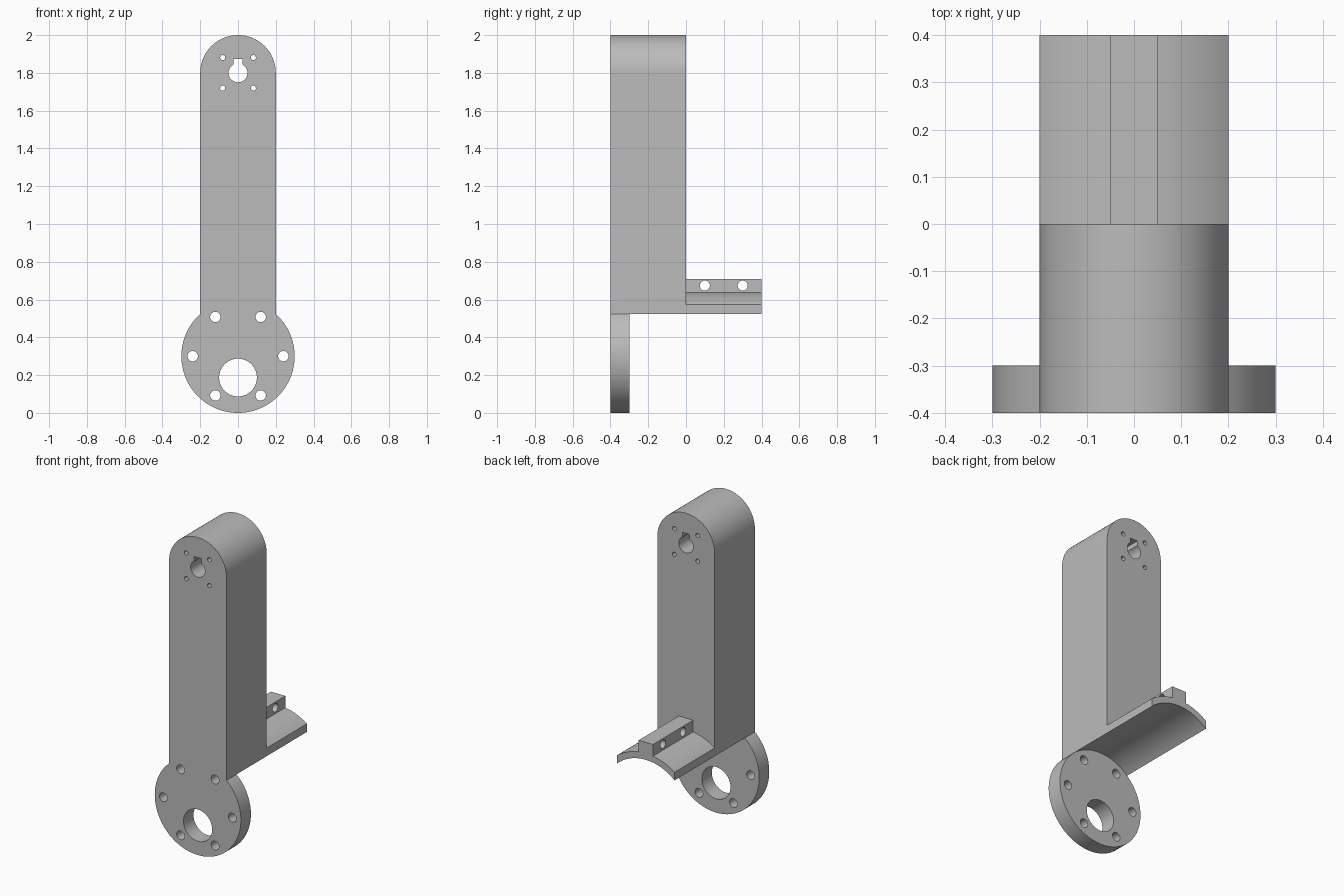
import bpy
import bmesh
from math import sin, cos, pi, asin

if "Cube" in bpy.data.objects:
    bpy.data.objects.remove(bpy.data.objects["Cube"], do_unlink=True)

# Single grey material
grey = bpy.data.materials.new("plain_grey")
grey.use_nodes = True
colour = (0.5, 0.5, 0.5, 1)
grey.diffuse_color = colour
grey.node_tree.nodes["Principled BSDF"].inputs["Base Color"].default_value = colour


def arc(cx, cz, r, a, b, n):
    """Points on an arc, angles measured from +x towards +z."""
    return [(cx + r * cos(a + (b - a) * i / n), cz + r * sin(a + (b - a) * i / n))
            for i in range(n + 1)]


def circle(cx, cz, r, n):
    return arc(cx, cz, r, 0, 2 * pi, n)[:-1]


def prism(name, outline, start, end, axis="y"):
    """Extrude an outline along y (outline in x, z) or along x (outline in y, z)."""
    bm = bmesh.new()
    ends = [[bm.verts.new((u, t, v) if axis == "y" else (t, u, v)) for u, v in outline]
            for t in (start, end)]
    for ring in ends:
        bm.faces.new(ring)
    n = len(outline)
    for i in range(n):
        j = (i + 1) % n
        bm.faces.new((ends[0][i], ends[0][j], ends[1][j], ends[1][i]))
    bmesh.ops.recalc_face_normals(bm, faces=bm.faces)
    mesh = bpy.data.meshes.new(name)
    bm.to_mesh(mesh)
    bm.free()
    mesh.materials.append(grey)
    obj = bpy.data.objects.new(name, mesh)
    bpy.context.collection.objects.link(obj)
    return obj


def combine(target, tool, operation):
    """Apply an exact boolean and discard the tool object."""
    tool.hide_render = True
    mod = target.modifiers.new(operation.lower(), "BOOLEAN")
    mod.operation = operation
    mod.solver = "EXACT"
    mod.object = tool
    bpy.context.view_layer.objects.active = target
    bpy.ops.object.modifier_apply(modifier=mod.name)
    bpy.data.objects.remove(tool, do_unlink=True)


FLANGE_Z, FLANGE_R = 0.3, 0.3
SHAFT_Z, HALF_W = 1.8, 0.2
FRONT, BACK = -0.4, 0.4

# Upright arm with a rounded top
arm = prism("lever_arm",
            arc(0, SHAFT_Z, HALF_W, 0, pi, 48) + [(-HALF_W, 0.4), (HALF_W, 0.4)],
            FRONT, 0)

# Curved saddle with a raised clamping tab, running backwards
saddle_r, tab_w, tab_top = 0.34, 0.05, 0.71
edge, tab = pi / 2 - asin(HALF_W / saddle_r), pi / 2 - asin(tab_w / saddle_r)
right_side = ([(HALF_W, 0.4)] + arc(0, FLANGE_Z, saddle_r, edge, tab, 16)
              + [(tab_w, tab_top)])
saddle = prism("saddle", right_side + [(-x, z) for x, z in reversed(right_side)],
               -0.2, BACK)
combine(arm, saddle, "UNION")

# Hollow underside, then the round flange at the front
flange_outline = circle(0, FLANGE_Z, FLANGE_R, 96)
combine(arm, prism("bore", flange_outline, -0.3, 1), "DIFFERENCE")
combine(arm, prism("flange", flange_outline, FRONT, -0.3), "UNION")

# Large flange hole and ring of six bolt holes
holes = [(0, 0.187, 0.1, 64)]
holes += [(0.24 * cos(i * pi / 3), FLANGE_Z + 0.24 * sin(i * pi / 3), 0.0275, 32)
          for i in range(6)]
for x, z, r, n in holes:
    combine(arm, prism("hole", circle(x, z, r, n), -0.5, -0.25), "DIFFERENCE")

# Shaft hole with keyway
key_w, shaft_r = 0.025, 0.05
a = pi / 2 - asin(key_w / shaft_r)
keyhole = (arc(0, SHAFT_Z, shaft_r, pi - a, 2 * pi + a, 48)
           + [(key_w, 1.873), (-key_w, 1.873)])
combine(arm, prism("keyhole", keyhole, -0.5, 0.1), "DIFFERENCE")

# Four small screw holes around the shaft
for sx in (-1, 1):
    for sz in (-1, 1):
        outline = circle(sx * 0.081, SHAFT_Z + sz * 0.081, 0.0135, 24)
        combine(arm, prism("screw_hole", outline, -0.5, 0.1), "DIFFERENCE")

# Two cross holes through the tab
for y in (0.1, 0.3):
    combine(arm, prism("tab_hole", circle(y, 0.674, 0.0265, 32), -0.1, 0.1, "x"),
            "DIFFERENCE")

# Smooth curved walls, sharp corners
bpy.ops.object.select_all(action="DESELECT")
arm.select_set(True)
bpy.context.view_layer.objects.active = arm
bpy.ops.object.shade_smooth_by_angle(angle=pi / 6)
